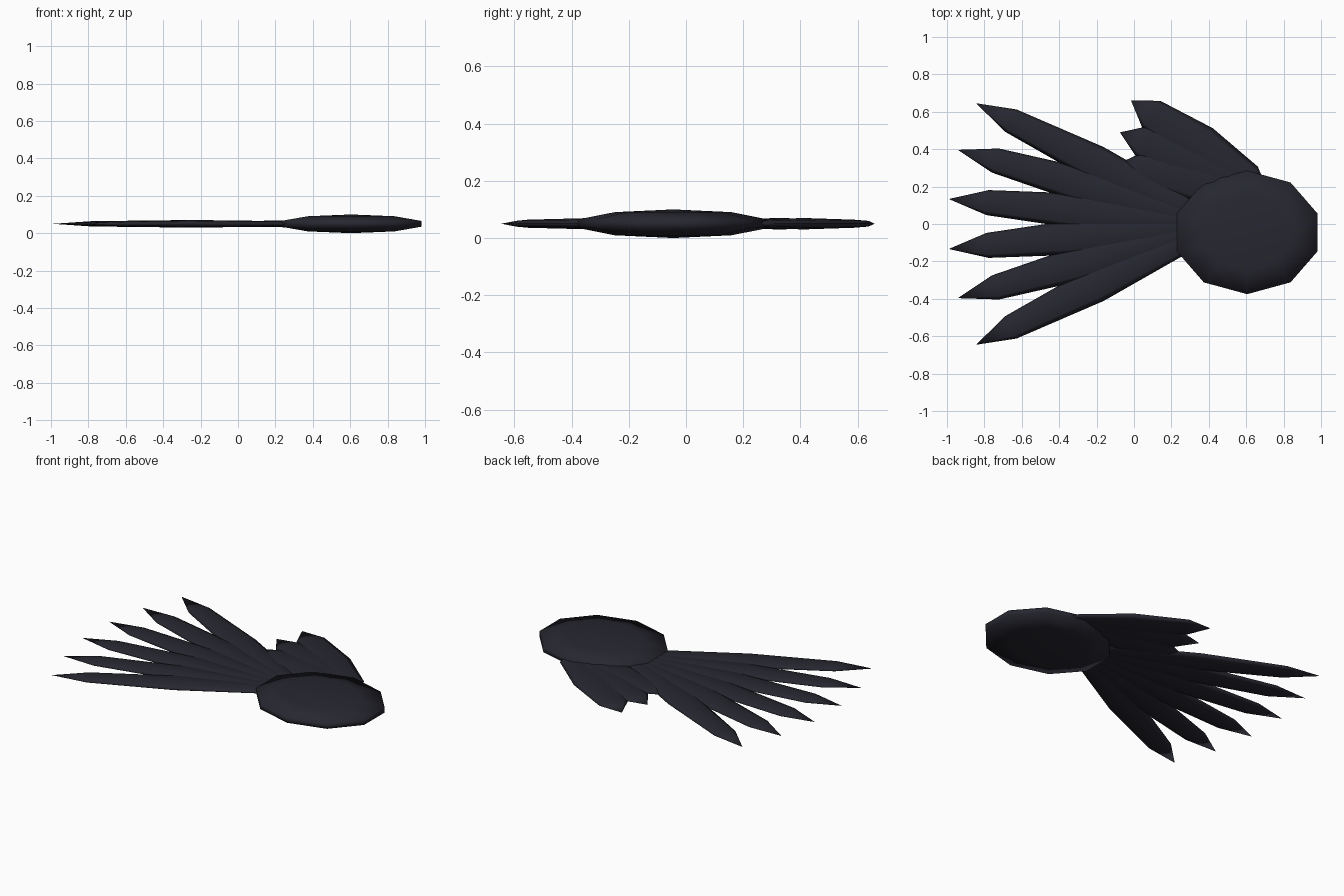
import bpy
from math import cos, sin, radians, pi
from mathutils import Matrix, Vector

if "Cube" in bpy.data.objects:
    bpy.data.objects.remove(bpy.data.objects["Cube"])

Z = 0.05  # mid-height of the flat model

mat = bpy.data.materials.new("dark_plumage")
mat.diffuse_color = (0.02, 0.02, 0.03, 1)
mat.use_nodes = True
mat.node_tree.nodes["Principled BSDF"].inputs["Base Color"].default_value = mat.diffuse_color


def ellipsoid(name, segments, rings, matrix):
    bpy.ops.mesh.primitive_uv_sphere_add(segments=segments, ring_count=rings, radius=1)
    ob = bpy.context.object
    ob.name = name
    ob.data.transform(matrix)
    ob.data.materials.append(mat)
    bpy.ops.object.shade_smooth()
    return ob


def feather(name, tip, angle, length, half_width, half_thick):
    # flattened spindle running back from its tip; angle is measured above -x
    a = radians(angle)
    direction = Vector((-cos(a), sin(a), 0))
    centre = Vector((tip[0], tip[1], Z)) - direction * length / 2
    m = (Matrix.Translation(centre)
         @ Matrix.Rotation(-a, 4, 'Z')
         @ Matrix.Diagonal((length / 2, half_width, half_thick, 1))
         @ Matrix.Rotation(pi / 2, 4, 'Y'))
    return ellipsoid(name, 8, 4, m)


# flattened oval body
ellipsoid("body", 10, 5,
          Matrix.Translation((0.605, -0.045, Z)) @ Matrix.Diagonal((0.415, 0.347, 0.05, 1)))

# long feathers fanned evenly about one root
root, reach = Vector((0.45, 0)), 1.447
for i in range(6):
    ang = 26.5 - 10.6 * i
    a = radians(ang)
    tip = (root.x - reach * cos(a), root.y + reach * sin(a))
    feather(f"long_feather_{i + 1}", tip, ang, 1.43, 0.095, 0.02)

# short side feathers
for i, (tip, ang, ln) in enumerate([((-0.016, 0.66), 34, 0.89),
                                    ((-0.075, 0.49), 22, 0.86),
                                    ((-0.09, 0.32), 10.5, 0.83)]):
    feather(f"short_feather_{i + 1}", tip, ang, ln, 0.122, 0.02)
